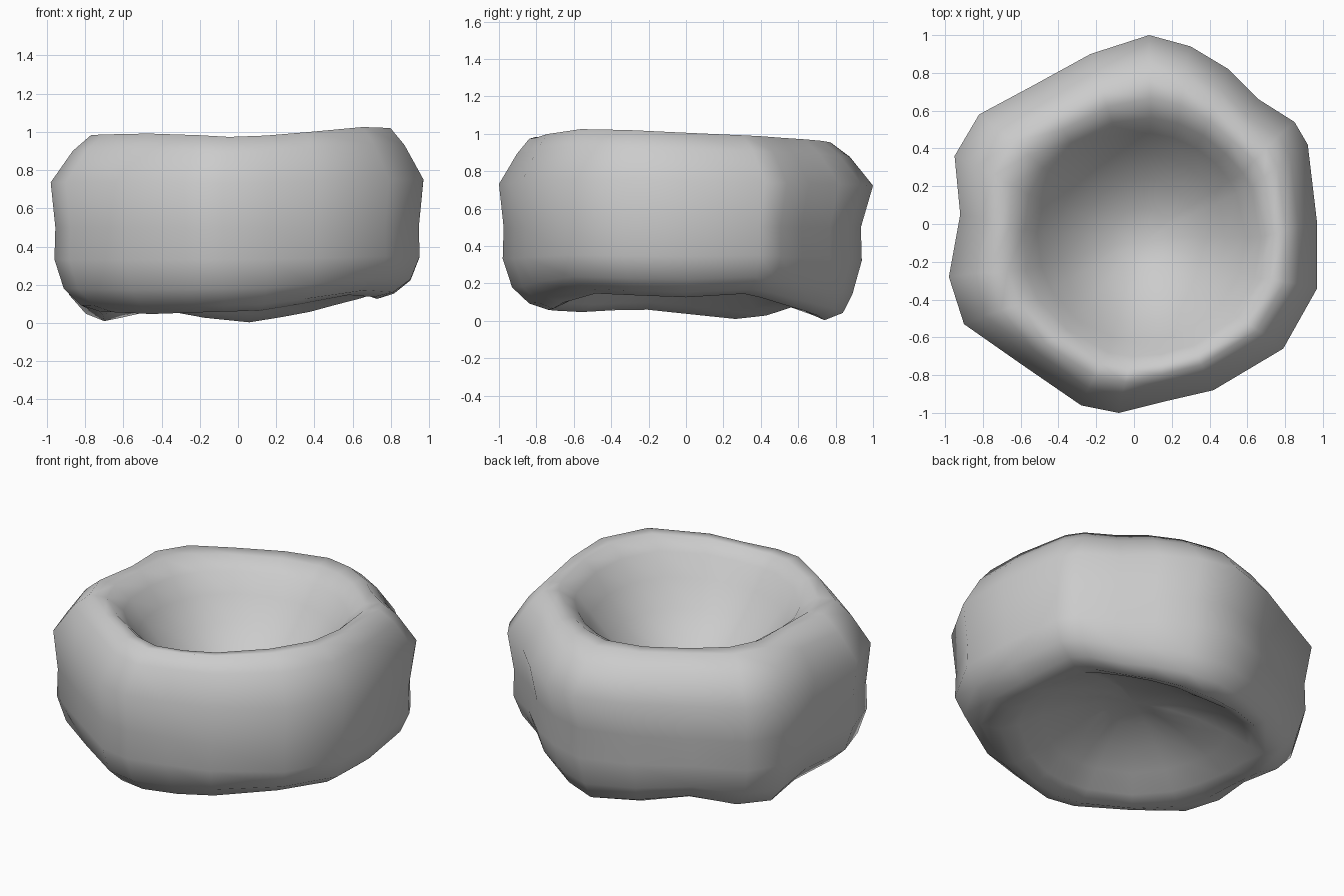
import bpy, bmesh, math

if "Cube" in bpy.data.objects:
    bpy.data.objects.remove(bpy.data.objects["Cube"])

# Plan outline of the lumpy ring, counter-clockwise (x, y)
OUTLINE = [(.97, 0), (.92, .42), (.85, .54), (.66, .66), (.50, .82), (.30, .94), (.08, 1),
           (-.23, .90), (-.54, .73), (-.82, .58), (-.95, .36), (-.92, .05), (-.98, -.28),
           (-.90, -.53), (-.60, -.74), (-.28, -.96), (-.08, -1), (.16, -.94), (.42, -.88),
           (.79, -.66), (.97, -.34)]
# Cross-section from upper dish, over the rim, down the side, into the lower hollow (radius, z)
PROFILE = [(.16, .455), (.32, .54), (.46, .66), (.57, .79), (.65, .90), (.73, .965), (.81, .97),
           (.89, .89), (1, .73), (.975, .50), (.98, .33), (.93, .17), (.84, .08), (.75, .045),
           (.66, .085), (.54, .16), (.38, .235), (.20, .29)]
# Uneven rim height and foot height: (angle in degrees, offset)
TOP = [(0, .04), (60, 0), (90, -.02), (120, -.01), (180, .01), (240, .025), (270, 0), (325, .065),
       (360, .04)]
FOOT = [(0, .08), (20, .11), (60, .01), (90, -.05), (125, .03), (155, -.04), (200, .02),
        (225, 0), (280, .02), (320, .10), (360, .08)]


def lookup(table, a):
    for (a0, v0), (a1, v1) in zip(table, table[1:]):
        if a0 <= a <= a1:
            return v0 + (v1 - v0) * (a - a0) / (a1 - a0)
    return table[-1][1]


bm = bmesh.new()
rings = []
for r, z in PROFILE:
    ring = []
    for x, y in OUTLINE:
        a = math.degrees(math.atan2(y, x)) % 360
        rim = max(0, (z - .55) / .45)
        foot = max(0, (.4 - z) / .35)
        h = z + lookup(TOP, a) * rim + lookup(FOOT, a) * foot
        # the hollows become rounder towards the middle
        t = min(1, max(0, (.85 - r) / .25))
        k = r * (1 - t + t * .97 / math.hypot(x, y))
        # the upper dish opens slightly towards the front right
        s = min(1, max(0, (.95 - r) / .3)) if z > .4 else 0
        # back wall leans in towards the foot
        lean = -.04 * max(0, y) if .1 < z < .6 and r > .9 else 0
        ring.append(bm.verts.new((x * k + .04 * s, y * k - .07 * s + lean, max(h, 0))))
    rings.append(ring)

# Skin the rings
n = len(OUTLINE)
for a, b in zip(rings, rings[1:]):
    for i in range(n):
        j = (i + 1) % n
        bm.faces.new((a[i], b[i], b[j], a[j]))

# Close the middle of the dish and the underside hollow
for ring, c in ((rings[0], (.05, -.10, .42)), (rings[-1], (0, 0, .32))):
    c = bm.verts.new(c)
    for i in range(n):
        bm.faces.new((c, ring[i], ring[(i + 1) % n]))
bmesh.ops.recalc_face_normals(bm, faces=bm.faces)

mesh = bpy.data.meshes.new("dimpled_body")
bm.to_mesh(mesh)
bm.free()
body = bpy.data.objects.new("dimpled_body", mesh)
bpy.context.collection.objects.link(body)
mesh.shade_smooth()
